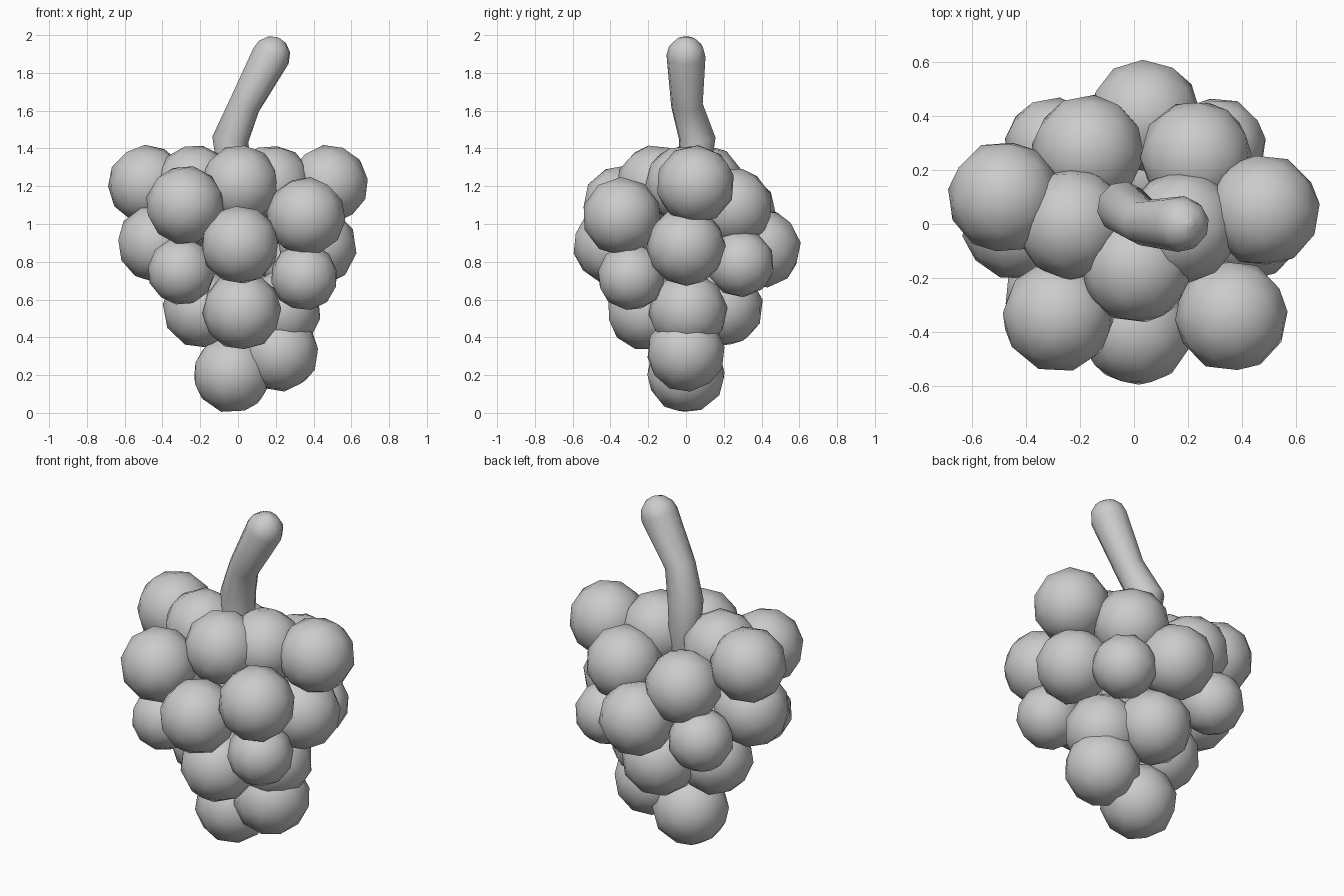
import bpy, math, random

if "Cube" in bpy.data.objects:
    bpy.data.objects.remove(bpy.data.objects["Cube"])

random.seed(4)

# grapes: x, y, z, radius, from the top tier down to the tip
grapes = [
    (-0.48, 0.10, 1.21, .21), (0.48, 0.05, 1.21, .21), (-0.23, 0.0, 1.21, .21),
    (0.18, -0.01, 1.21, .21), (0.01, -0.16, 1.21, .21),
    (-0.28, -0.34, 1.10, .21), (0.36, -0.34, 1.04, .21),
    (-0.17, 0.27, 1.06, .21), (0.23, 0.25, 1.09, .21),
    (0.01, -0.39, 0.89, .21), (-0.43, 0.0, 0.90, .21),
    (0.42, 0.0, 0.88, .21), (0.04, 0.40, 0.87, .21),
    (-0.30, -0.26, 0.75, .18), (0.35, -0.29, 0.72, .18),
    (0.31, 0.29, 0.79, .18), (-0.30, 0.29, 0.79, .18),
    (0.02, -0.21, 0.54, .21), (-0.19, 0.0, 0.55, .21),
    (0.23, 0.01, 0.54, .21), (0.03, 0.20, 0.56, .21),
    (0.22, 0.0, 0.32, .21), (-0.03, 0.0, 0.207, .21),
]
for i, (x, y, z, r) in enumerate(grapes):
    rot = [random.uniform(0, math.tau) for _ in range(3)]
    bpy.ops.mesh.primitive_ico_sphere_add(subdivisions=2, radius=r,
                                          location=(x, y, z), rotation=rot)
    bpy.context.object.name = f"grape_{i + 1}"
    bpy.ops.object.shade_smooth()

# stem: bent tube with a domed tip (x, y, z, radius)
path = [(-0.01, 0.03, 1.15, .08), (-0.04, 0.06, 1.45, .098), (0.035, 0.005, 1.63, .085),
        (0.175, 0.0, 1.89, .104)]
tip = path[-1]
for a in (30, 60, 85):
    d = .104 * math.sin(math.radians(a))
    path.append((tip[0] + d * .35, 0, tip[2] + d * .94, .104 * math.cos(math.radians(a))))
curve = bpy.data.curves.new("stem", 'CURVE')
curve.dimensions = '3D'
curve.bevel_depth = 1.0
curve.bevel_resolution = 3
curve.use_fill_caps = True
spline = curve.splines.new('POLY')
spline.points.add(len(path) - 1)
for p, (x, y, z, r) in zip(spline.points, path):
    p.co = (x, y, z, 1)
    p.radius = r
stem = bpy.data.objects.new("stem", curve)
bpy.context.collection.objects.link(stem)
bpy.ops.object.select_all(action='DESELECT')
stem.select_set(True)
bpy.context.view_layer.objects.active = stem
bpy.ops.object.convert(target='MESH')
bpy.ops.object.shade_smooth()
